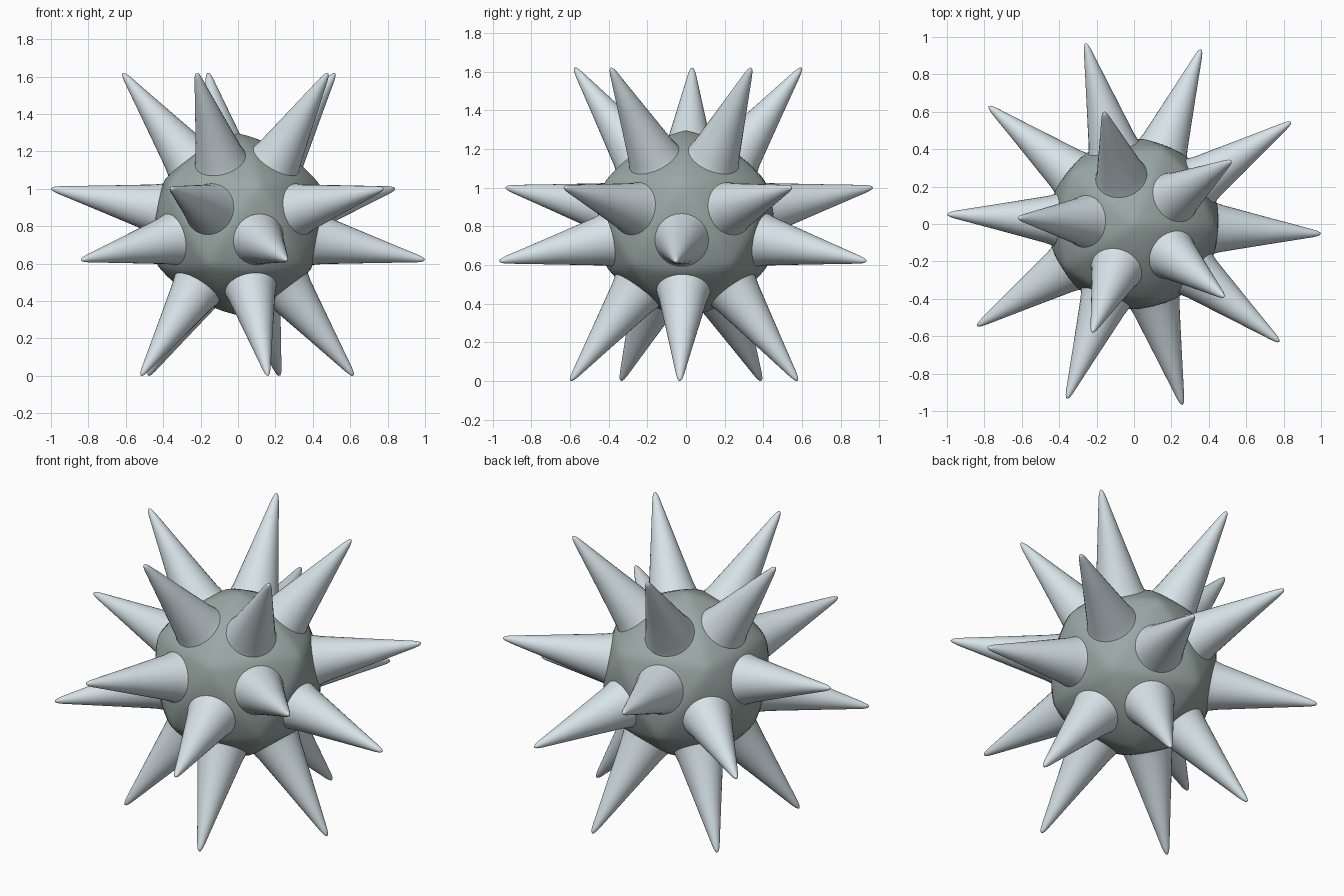
import bpy, bmesh, math
from mathutils import Vector

if "Cube" in bpy.data.objects:
    bpy.data.objects.remove(bpy.data.objects["Cube"])

CENTRE = Vector((0, 0, 0.81))
REACH = 1.019                      # centre to spike tip


def material(name, rgb):
    m = bpy.data.materials.new(name)
    m.diffuse_color = (*rgb, 1)
    m.use_nodes = True
    m.node_tree.nodes["Principled BSDF"].inputs["Base Color"].default_value = m.diffuse_color
    return m


def make_object(name, bm, mat):
    mesh = bpy.data.meshes.new(name)
    bmesh.ops.recalc_face_normals(bm, faces=bm.faces[:])
    for f in bm.faces:
        f.smooth = True
    bm.to_mesh(mesh)
    bm.free()
    mesh.materials.append(mat)
    ob = bpy.data.objects.new(name, mesh)
    ob.location = CENTRE
    bpy.context.collection.objects.link(ob)
    return ob


# Spike directions: the 20 corners of a dodecahedron, in opposite pairs
directions = []
for z in (0.7947, 0.1876):
    for k in range(5):
        a = math.radians(33 + 72 * k)
        r = math.sqrt(1 - z * z)
        d = Vector((r * math.cos(a), r * math.sin(a), z))
        directions += [d, -d]

# Body: ball that swells slightly between the spikes
bm = bmesh.new()
bmesh.ops.create_icosphere(bm, subdivisions=5, radius=1)
for v in bm.verts:
    n = v.co.normalized()
    c = max(n.dot(d) for d in directions)
    v.co = n * (0.458 + (0.934 - c) * 0.2)
make_object("body", bm, material("body_grey_green", (0.32, 0.39, 0.37)))

# Spikes: lathed profile (distance from centre, radius), flared base, rounded tip
profile = [(0.40, 0.152), (0.425, 0.141), (0.45, 0.134), (0.48, 0.125), (0.73, 0.072),
           (0.975, 0.021), (1.0, 0.014), (1.013, 0.008)]
SIDES = 32
spike_mat = material("spike_pale_blue", (0.68, 0.77, 0.81))
bm = bmesh.new()
rings = []
for h, r in profile:
    rings.append([bm.verts.new((r * math.cos(math.tau * i / SIDES),
                                r * math.sin(math.tau * i / SIDES), h)) for i in range(SIDES)])
tip = bm.verts.new((0, 0, REACH))
for i in range(SIDES):
    j = (i + 1) % SIDES
    for a, b in zip(rings, rings[1:]):
        bm.faces.new((a[i], a[j], b[j], b[i]))
    bm.faces.new((rings[-1][i], rings[-1][j], tip))
first = make_object("spike_01", bm, spike_mat)

for n, d in enumerate(directions, 1):
    ob = first
    if n > 1:
        ob = bpy.data.objects.new(f"spike_{n:02d}", first.data)
        ob.location = CENTRE
        bpy.context.collection.objects.link(ob)
    ob.rotation_euler = d.to_track_quat('Z', 'Y').to_euler()
